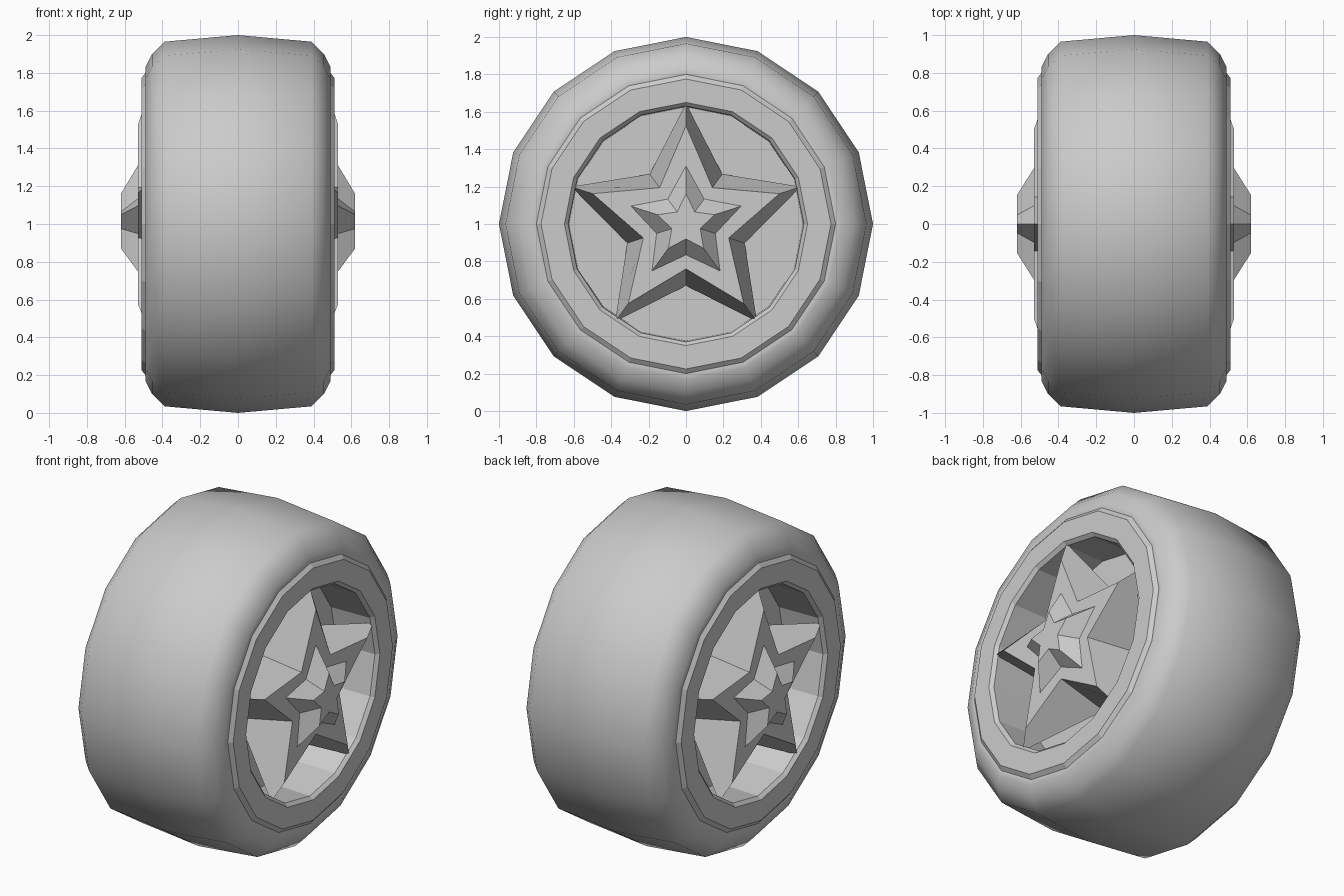
import bpy, bmesh
from math import sin, cos, pi, radians

if "Cube" in bpy.data.objects:
    bpy.data.objects.remove(bpy.data.objects["Cube"])

SIDES = 16
CZ = 1.0


def make_object(name, verts, faces, smooth=False):
    mesh = bpy.data.meshes.new(name)
    mesh.from_pydata(verts, [], faces)
    bm = bmesh.new()
    bm.from_mesh(mesh)
    bmesh.ops.remove_doubles(bm, verts=bm.verts, dist=1e-5)
    bmesh.ops.recalc_face_normals(bm, faces=bm.faces)
    bm.to_mesh(mesh)
    bm.free()
    ob = bpy.data.objects.new(name, mesh)
    bpy.context.collection.objects.link(ob)
    if smooth:
        bpy.ops.object.select_all(action='DESELECT')
        ob.select_set(True)
        bpy.context.view_layer.objects.active = ob
        bpy.ops.object.shade_smooth_by_angle(angle=radians(50))
    return ob


def lathe(name, profile, smooth=False):
    """Spin a closed (x, radius) profile around the x axis."""
    n = len(profile)
    verts = [(x, r * sin(2 * pi * i / SIDES), CZ + r * cos(2 * pi * i / SIDES))
             for i in range(SIDES) for x, r in profile]
    faces = [(i * n + j, i * n + (j + 1) % n,
              (i + 1) % SIDES * n + (j + 1) % n, (i + 1) % SIDES * n + j)
             for i in range(SIDES) for j in range(n)]
    return make_object(name, verts, faces, smooth)


def star(name, side, base_tip, base_valley, top_tip, top_valley, back_x):
    """Tapered five-point star; each pair is (x, radius)."""
    verts = []
    for tip, valley in ((base_tip, base_valley), (top_tip, top_valley)):
        for i in range(10):
            x, r = valley if i % 2 else tip
            verts.append((side * x, r * sin(i * pi / 5), CZ + r * cos(i * pi / 5)))
    verts += [(side * back_x, 0, CZ), (side * top_tip[0], 0, CZ)]
    faces = []
    for i in range(10):
        j = (i + 1) % 10
        faces += [(i, j, j + 10, i + 10), (j, i, 20), (i + 10, j + 10, 21)]
    ob = make_object(name, verts, faces)
    # merge the flat front into one face
    bm = bmesh.new()
    bm.from_mesh(ob.data)
    bmesh.ops.dissolve_limit(bm, angle_limit=0.01, verts=bm.verts, edges=bm.edges)
    bm.to_mesh(ob.data)
    bm.free()
    return ob


# Tyre: rounded shoulders, slightly crowned tread
half = [(0.39, 0.965), (0.455, 0.90), (0.49, 0.83), (0.49, 0.78), (0.40, 0.70)]
lathe("tyre", [(0, 1.0)] + half + [(-x, r) for x, r in reversed(half)], smooth=True)

for side, label in ((1, "right"), (-1, "left")):
    # Rim ring with chamfered edges and an inner barrel
    rim = [(0.48, 0.80), (0.49, 0.80), (0.51, 0.775), (0.51, 0.65),
           (0.49, 0.63), (0.20, 0.625), (0.20, 0.72)]
    lathe("rim_" + label, [(side * x, r) for x, r in rim])

    # Recessed disc behind the star
    lathe("disc_" + label, [(side * x, r) for x, r in
                            ((0.15, 0.0), (0.15, 0.64), (0.23, 0.64), (0.23, 0.0))])

    # Large star spokes and small raised hub star
    star("star_spokes_" + label, side, (0.49, 0.645), (0.22, 0.33),
         (0.53, 0.525), (0.53, 0.24), 0.2)
    star("hub_star_" + label, side, (0.53, 0.31), (0.53, 0.165),
         (0.62, 0.16), (0.62, 0.08), 0.53)
